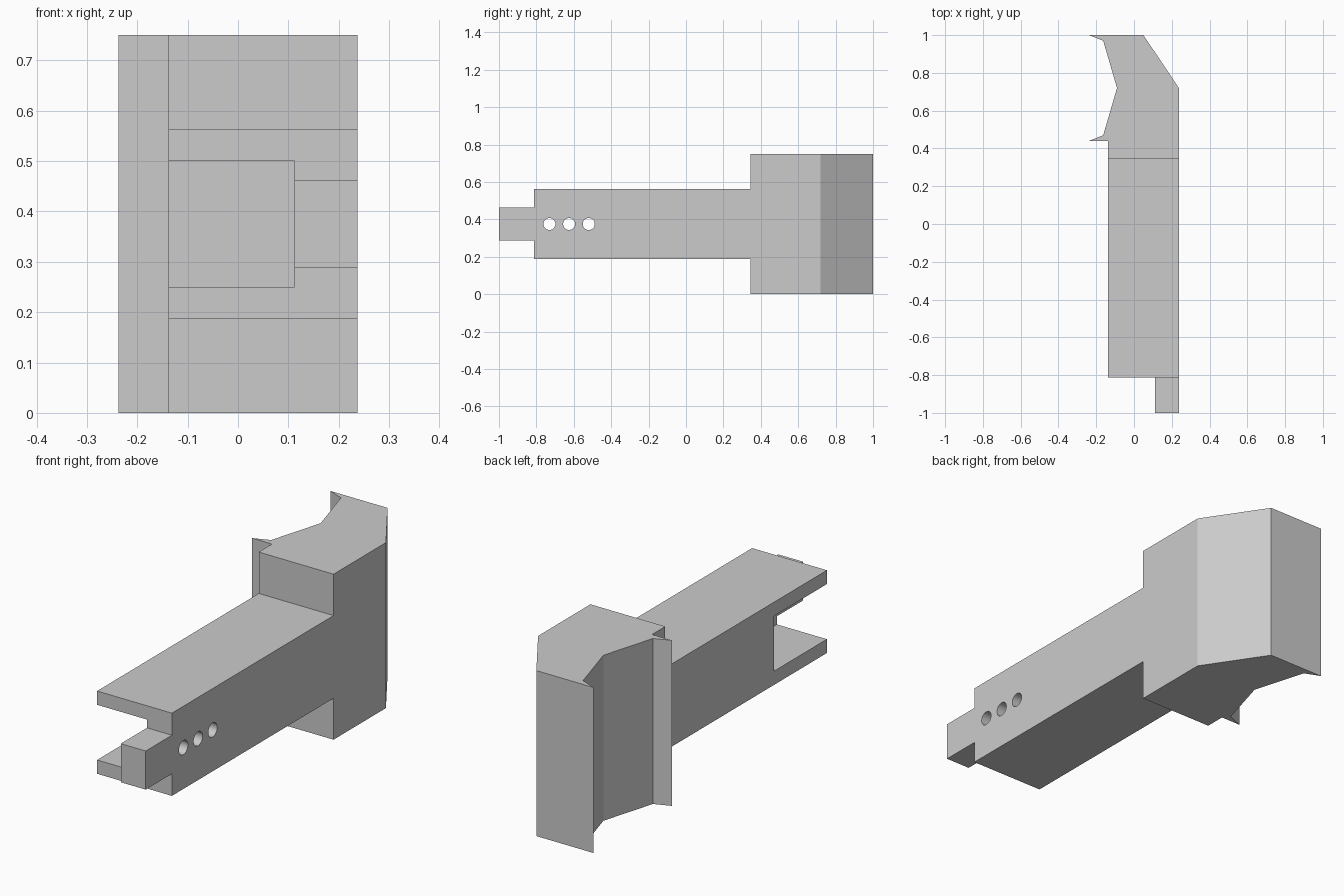
import bpy
import bmesh
import math
from mathutils import Matrix

cube = bpy.data.objects.get("Cube")
if cube:
    bpy.data.objects.remove(cube, do_unlink=True)

grey = bpy.data.materials.new("light grey")
grey.use_nodes = True
colour = (0.6, 0.6, 0.6, 1)
grey.diffuse_color = colour
grey.node_tree.nodes["Principled BSDF"].inputs["Base Color"].default_value = colour


def add_object(name, bm):
    bmesh.ops.recalc_face_normals(bm, faces=bm.faces[:])
    mesh = bpy.data.meshes.new(name)
    bm.to_mesh(mesh)
    bm.free()
    mesh.materials.append(grey)
    obj = bpy.data.objects.new(name, mesh)
    bpy.context.collection.objects.link(obj)
    return obj


def prism(name, outline, z0, z1):
    """Extrude a plan outline from z0 up to z1."""
    bm = bmesh.new()
    base = bm.faces.new([bm.verts.new((x, y, z0)) for x, y in outline])
    top = bmesh.ops.extrude_face_region(bm, geom=[base])["geom"]
    verts = [v for v in top if isinstance(v, bmesh.types.BMVert)]
    bmesh.ops.translate(bm, verts=verts, vec=(0, 0, z1 - z0))
    return add_object(name, bm)


def block(name, x0, x1, y0, y1, z0, z1):
    return prism(name, [(x0, y0), (x1, y0), (x1, y1), (x0, y1)], z0, z1)


def combine(target, tool, operation):
    mod = target.modifiers.new(operation.lower(), 'BOOLEAN')
    mod.operation = operation
    mod.solver = 'EXACT'
    mod.object = tool
    bpy.context.view_layer.objects.active = target
    bpy.ops.object.modifier_apply(modifier=mod.name)
    bpy.data.objects.remove(tool, do_unlink=True)


RIGHT = 0.2375      # flat outer side shared by all parts
INNER = 0.1125      # inside of the slot wall
SHAFT = -0.1375     # open side of the shaft
MID = 0.375         # mid height

# Shaft with an open slot at its front end
bracket = block("bracket", SHAFT, RIGHT, -0.8125, 0.42, MID - 0.1875, MID + 0.1875)
slot = block("slot_cutter", -0.4, INNER, -1.2, -0.435, MID - 0.125, MID + 0.125)
combine(bracket, slot, 'DIFFERENCE')

# Three round holes through the slot wall
for y in (-0.73, -0.625, -0.52):
    bm = bmesh.new()
    bmesh.ops.create_cone(bm, cap_ends=True, segments=32, radius1=0.032,
                          radius2=0.032, depth=0.3,
                          matrix=Matrix.Translation((RIGHT, y, MID))
                          @ Matrix.Rotation(math.pi / 2, 4, 'Y'))
    combine(bracket, add_object("hole_cutter", bm), 'DIFFERENCE')

# Tongue on the front end
tongue = block("tongue", INNER, RIGHT, -1, -0.80, MID - 0.0875, MID + 0.0875)
combine(bracket, tongue, 'UNION')

# Tall head with a hooked, angled recess
head = prism("head", [
    (-RIGHT, 1), (0.05, 1), (RIGHT, 0.72), (RIGHT, 0.345), (SHAFT, 0.345),
    (SHAFT, 0.44), (-RIGHT, 0.44), (-0.163, 0.47), (-0.09, 0.72), (-0.163, 0.97),
], 0, 2 * MID)
combine(bracket, head, 'UNION')

# Merge coplanar faces left by the joins
bm = bmesh.new()
bm.from_mesh(bracket.data)
bmesh.ops.remove_doubles(bm, verts=bm.verts[:], dist=0.0001)
bmesh.ops.dissolve_limit(bm, angle_limit=0.01, verts=bm.verts[:], edges=bm.edges[:])
bm.to_mesh(bracket.data)
bm.free()

# Smooth only the hole walls
bpy.ops.object.select_all(action='DESELECT')
bracket.select_set(True)
bpy.context.view_layer.objects.active = bracket
bpy.ops.object.shade_smooth_by_angle(angle=math.radians(20))
